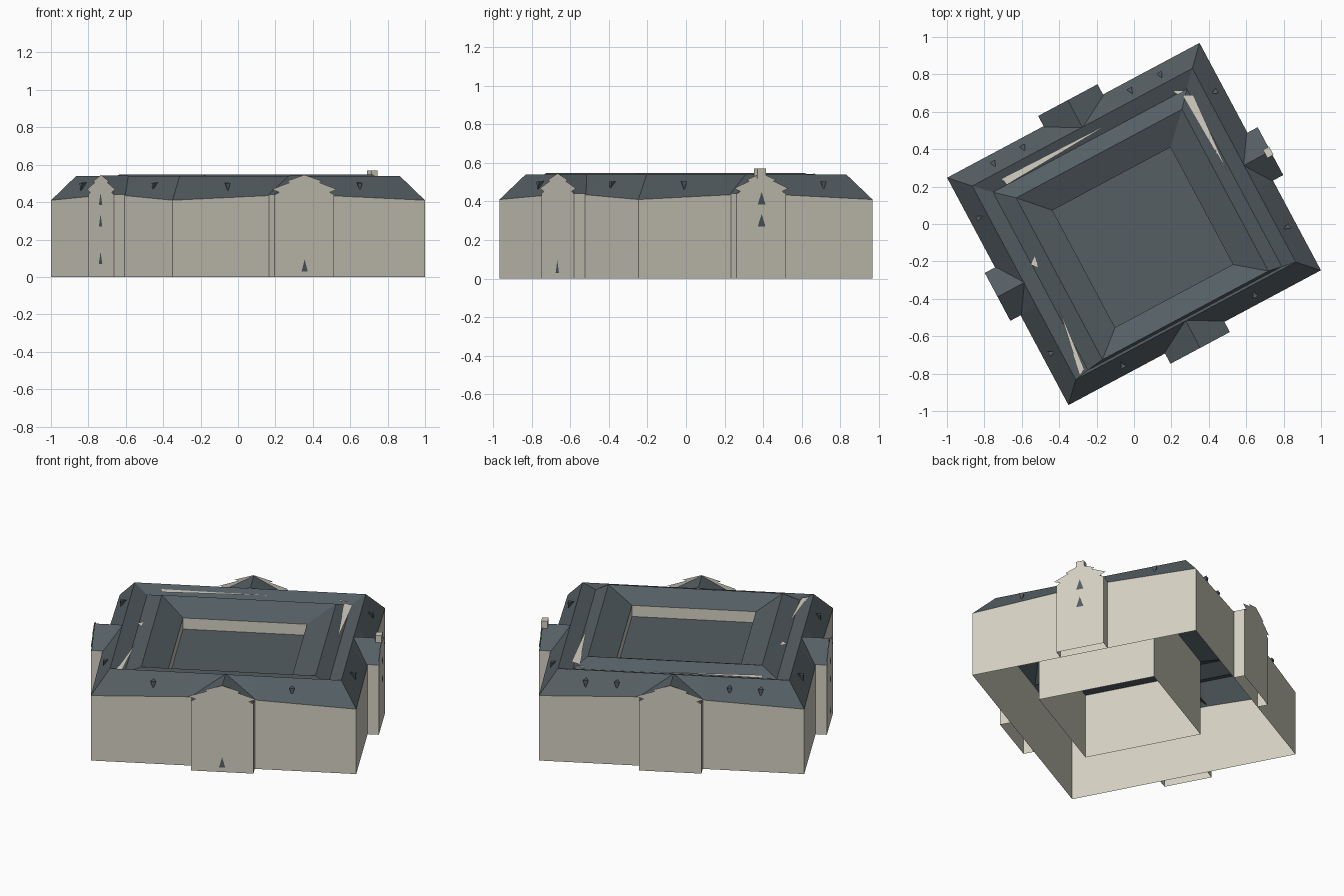
import bpy, math
from mathutils import Vector

if "Cube" in bpy.data.objects:
    bpy.data.objects.remove(bpy.data.objects["Cube"])

TURN = math.radians(28.1)
CA, SA = math.cos(TURN), math.sin(TURN)


def material(name, rgb):
    m = bpy.data.materials.new(name)
    m.diffuse_color = (*rgb, 1)
    m.use_nodes = True
    m.node_tree.nodes["Principled BSDF"].inputs["Base Color"].default_value = m.diffuse_color
    return m


STONE = material("pale stone", (0.66, 0.63, 0.54))
SLATE = material("dark slate", (0.089, 0.112, 0.124))


def build(name, verts, faces, mat):
    """Mesh given in building axes, turned into place."""
    me = bpy.data.meshes.new(name)
    me.from_pydata([(u * CA - v * SA, u * SA + v * CA, z) for u, v, z in verts], [], faces)
    me.materials.append(mat)
    ob = bpy.data.objects.new(name, me)
    bpy.context.collection.objects.link(ob)
    return ob


def loop(u0, u1, v0, v1, z, zmid=None):
    """Rectangular loop, three points per side; heights may rise mid-side."""
    zm = z if zmid is None else zmid
    a, b = 0.18, 0.145
    return [(u0, v0, z), (-a, v0, zm), (a, v0, zm),
            (u1, v0, z), (u1, -b, zm), (u1, b, zm),
            (u1, v1, z), (a, v1, zm), (-a, v1, zm),
            (u0, v1, z), (u0, b, zm), (u0, -b, zm)]


def bridge(name, loops, mat):
    n = 12
    verts = [p for l in loops for p in l]
    faces = [(k * n + i, k * n + (i + 1) % n, (k + 1) * n + (i + 1) % n, (k + 1) * n + i)
             for k in range(len(loops) - 1) for i in range(n)]
    return build(name, verts, faces, mat)


# Main body: outer walls, double-ridged roof with a valley, courtyard walls and cap
U, V = 0.765, 0.689
eave = loop(-U, U, -V, V, 0.41, 0.435)
court = (-0.35, 0.365, -0.44, 0.27)
bridge("outer_walls", [loop(-U, U, -V, V, 0), eave], STONE)
bridge("main_roof", [eave,
                     loop(-0.667, 0.667, -0.587, 0.587, 0.54),
                     loop(-0.585, 0.59, -0.573, 0.505, 0.505),
                     loop(-0.49, 0.515, -0.56, 0.42, 0.548),
                     loop(*court, 0.48)], SLATE)
bridge("courtyard_walls", [loop(*court, 0.48), loop(*court, 0)], STONE)
build("courtyard_cap", [(court[0], court[2], 0.41), (court[1], court[2], 0.41),
                        (court[1], court[3], 0.41), (court[0], court[3], 0.41)],
      [(0, 1, 2, 3)], SLATE)

# Pale slivers lying in the roof valley
for i, tri in enumerate([
        [(-0.51, 0.545), (-0.50, 0.505), (0.13, 0.535)],
        [(0.555, 0.485), (0.605, 0.46), (0.573, 0.0)],
        [(0.52, 0.53), (0.58, 0.50), (0.53, 0.50)],
        [(-0.565, -0.20), (-0.60, -0.56), (-0.635, -0.575)],
        [(-0.55, 0.10), (-0.59, 0.07), (-0.56, 0.03)]]):
    build(f"valley_sliver_{i}", [(u, v, 0.526) for u, v in tri], [(0, 1, 2)], STONE)


def side_point(k, t, d, z):
    """Point on side k: t along the wall (to the right seen from outside), d outward."""
    return [(t, -d, z), (d, t, z), (-t, d, z), (-d, -t, z)][k]


SIDES = [("front", V, 0.18), ("right", U, 0.145), ("back", V, 0.18), ("left", U, 0.145)]
OUT = 0.065


def pavilion(k, name, d, h):
    f = d + OUT
    # front wall with stepped gable, and cheeks
    half = [(1, 0), (1, 0.44), (0.85, 0.452), (1.1, 0.468), (0.5, 0.505), (0.62, 0.511)]
    outline = half + [(0, 0.546)] + [(-x, z) for x, z in reversed(half)]
    verts = [side_point(k, x * h, f, z) for x, z in outline]
    faces = [tuple(range(len(verts)))]
    for s in (-1, 1):
        n = len(verts)
        verts += [side_point(k, s * h, *p) for p in
                  ((f, 0), (d, 0), (d, 0.44), (f, 0.44))]
        faces.append((n, n + 1, n + 2, n + 3))
    build(f"{name}_pavilion_walls", verts, faces, STONE)
    # pitched roof running back into the main ridge
    b = d - 0.1
    verts = [side_point(k, *p) for p in
             ((-h, f - 0.003, 0.44), (0, f - 0.003, 0.543), (h, f - 0.003, 0.44),
              (-h, b, 0.44), (0, b, 0.543), (h, b, 0.44))]
    build(f"{name}_pavilion_roof", verts, [(0, 1, 4, 3), (1, 2, 5, 4)], SLATE)


for k, (name, d, h) in enumerate(SIDES):
    pavilion(k, name, d, h)

# Small triangular windows on the pavilion fronts: side, base height, width
for i, (k, z, w) in enumerate([(0, 0.03, 0.036), (1, 0.27, 0.045), (1, 0.385, 0.045),
                               (3, 0.07, 0.04), (3, 0.27, 0.04), (3, 0.385, 0.04)]):
    d = SIDES[k][1] + OUT + 0.003
    build(f"window_{i}", [side_point(k, -w / 2, d, z), side_point(k, w / 2, d, z),
                          side_point(k, 0, d, z + 0.065)], [(0, 1, 2)], SLATE)

# Little wedge dormers on the outer roof: side, place along the wall
for i, (k, t) in enumerate([(0, -0.41), (0, 0.39), (1, -0.40), (1, 0.42),
                            (2, 0.51), (2, 0.33), (2, -0.32), (2, -0.50),
                            (3, -0.42), (3, 0.40)]):
    d = SIDES[k][1] - 0.036
    verts = [side_point(k, *p) for p in ((t - 0.016, d, 0.503), (t + 0.016, d, 0.503),
                                         (t, d, 0.455), (t, d - 0.036, 0.505))]
    build(f"dormer_{i}", verts, [(0, 1, 2), (0, 1, 3), (1, 2, 3), (2, 0, 3)], SLATE)

# Square block on the right gable
verts = [side_point(1, t, d, z) for z in (0.52, 0.57)
         for t, d in ((-0.025, U + 0.03), (0.025, U + 0.03),
                      (0.025, U + OUT + 0.002), (-0.025, U + OUT + 0.002))]
build("gable_block", verts, [(4, 5, 6, 7), (0, 1, 5, 4), (1, 2, 6, 5), (2, 3, 7, 6), (3, 0, 4, 7)],
      STONE)
